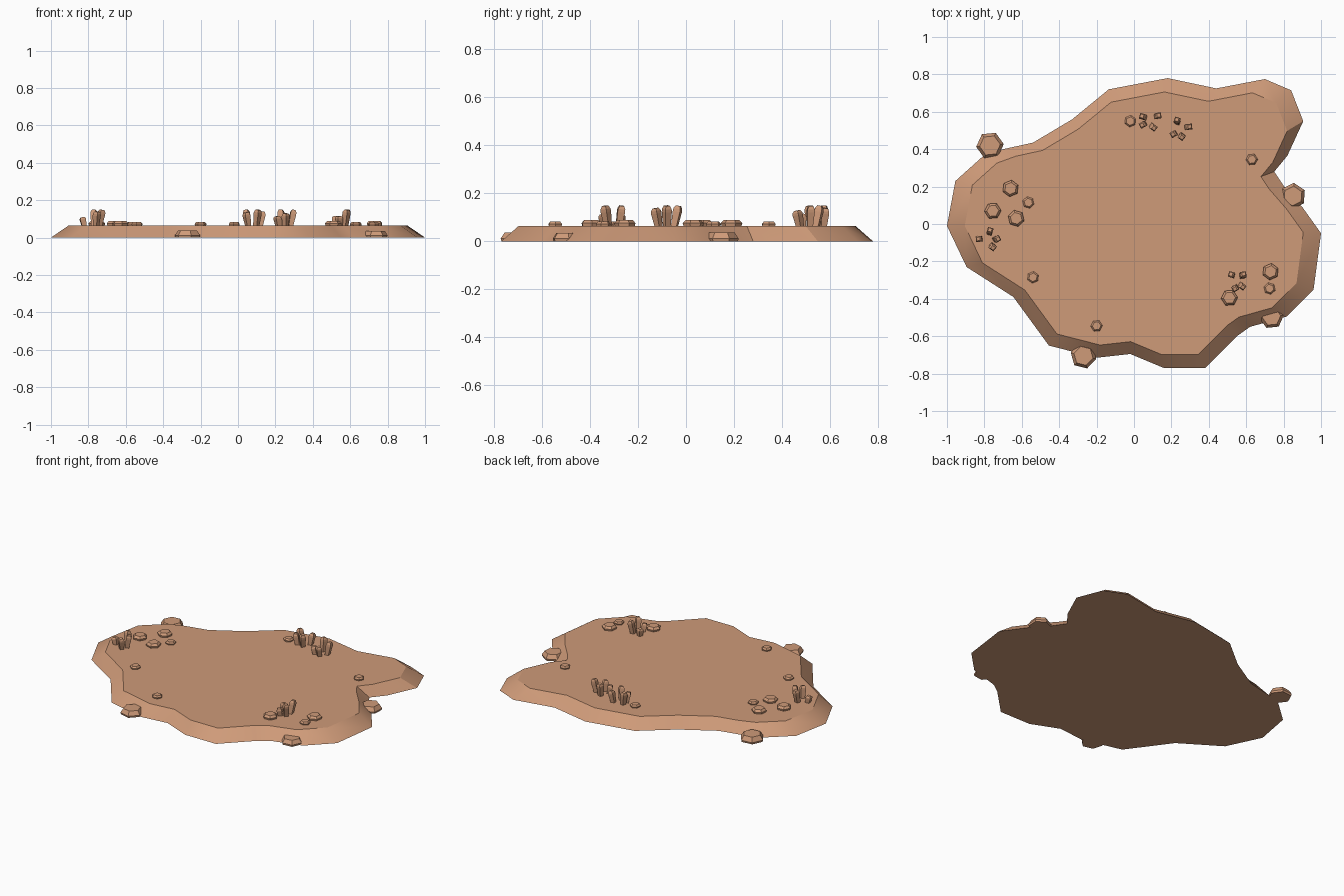
import bpy, bmesh, math
from mathutils import Vector, Matrix

cube = bpy.data.objects.get("Cube")
if cube:
    bpy.data.objects.remove(cube, do_unlink=True)

TOP = 0.065  # height of the flat ground

sandstone = bpy.data.materials.new("sandstone")
sandstone.use_nodes = True
colour = (0.62, 0.325, 0.19, 1)
sandstone.diffuse_color = colour
sandstone.node_tree.nodes["Principled BSDF"].inputs["Base Color"].default_value = colour
sandstone.node_tree.nodes["Principled BSDF"].inputs["Roughness"].default_value = 0.9


def loft(name, rings):
    """Make a closed solid from rings of points, bottom ring first."""
    bm = bmesh.new()
    loops = [[bm.verts.new(p) for p in ring] for ring in rings]
    for low, high in zip(loops, loops[1:]):
        count = len(low)
        for i in range(count):
            j = (i + 1) % count
            bm.faces.new((low[i], low[j], high[j], high[i]))
    bm.faces.new(loops[0])
    bm.faces.new(loops[-1])
    bmesh.ops.recalc_face_normals(bm, faces=bm.faces)
    mesh = bpy.data.meshes.new(name)
    bm.to_mesh(mesh)
    bm.free()
    mesh.materials.append(sandstone)
    obj = bpy.data.objects.new(name, mesh)
    bpy.context.collection.objects.link(obj)
    return obj


def polygon(sides, radius, z, turn=0.0):
    angles = [turn + math.tau * i / sides for i in range(sides)]
    return [Vector((radius * math.cos(a), radius * math.sin(a), z)) for a in angles]


def stone(name, x, y, base, sides, profile, turn):
    """Low faceted stone from (radius, height) pairs."""
    obj = loft(name, [polygon(sides, r, z, turn) for r, z in profile])
    obj.location = (x, y, base)


def finger(name, x, y, height, centre, turn):
    """Slim upright shard that leans away from the middle of its cluster."""
    profile = [(0.016, -0.01), (0.022, height * 0.7), (0.021, height * 0.85), (0.013, height)]
    obj = loft(name, [polygon(4, r, z, turn) for r, z in profile])
    outward = Vector((x, y, 0)) - centre
    axis = Vector((0, 0, 1)).cross(outward.normalized())
    lean = Matrix.Rotation(math.radians(11), 4, axis)
    foot = Vector((x, y, TOP)) - outward.normalized() * height * 0.15
    obj.matrix_world = Matrix.Translation(foot) @ lean


# Ground slab: irregular outline with a sloping rim
outline = [(-1, -.01), (-.955, .23), (-.81, .36), (-.7, .4), (-.54, .435), (-.33, .56),
           (-.135, .72), (.18, .78), (.44, .725), (.7, .775), (.84, .715), (.905, .55),
           (.82, .365), (.75, .28), (.8, .205), (.9, .09), (1, -.05), (.96, -.35),
           (.815, -.495), (.62, -.55), (.55, -.6), (.38, -.77), (.16, -.77), (-.02, -.695),
           (-.2, -.715), (-.455, -.65), (-.645, -.39), (-.895, -.23)]
slab = loft("ground_slab", [[(x * s, y * s, z) for x, y in outline]
                            for s, z in ((1, 0), (0.905, TOP))])
bpy.context.view_layer.objects.active = slab
slab.select_set(True)
bpy.ops.object.shade_smooth_by_angle(angle=math.radians(30))
slab.select_set(False)

# Pebbles lying on the ground
large = [(-.66, .19), (-.755, .07), (-.63, .03), (.73, -.255), (.51, -.395)]
small = [(-.02, .55), (.63, .345), (-.565, .115), (-.54, -.285), (-.2, -.545), (.725, -.345)]
for label, spots, size in (("large", large, 0.045), ("small", small, 0.032)):
    profile = [(size * 0.9, -0.005), (size, size * 0.25), (size * 0.72, size * 0.55)]
    for i, (x, y) in enumerate(spots):
        stone(f"{label}_pebble_{i + 1}", x, y, TOP, 6, profile, i * 0.7 + 0.4)

# Boulders set into the sloping rim
boulders = [(-.77, .42, .074), (.85, .15, .07), (-.27, -.705, .07), (.735, -.495, .066)]
for i, (x, y, size) in enumerate(boulders):
    profile = [(size * 0.95, 0), (size, 0.012), (size * 0.75, size * 0.54)]
    stone(f"rim_boulder_{i + 1}", x, y, 0, 6, profile, i * 0.35 + 0.1)

# Clusters of upright stone fingers: x, y, height
clusters = {
    "back": [(.045, .575, .085), (.13, .58, .075), (.045, .53, .07), (.105, .515, .085)],
    "back_left": [(.23, .555, .085), (.295, .52, .085), (.21, .48, .05), (.255, .465, .065)],
    "right": [(-.77, -.035, .085), (-.83, -.08, .045), (-.73, -.08, .085), (-.755, -.125, .075)],
    "front_left": [(.52, -.27, .05), (.585, -.27, .085), (.54, -.345, .05), (.58, -.335, .085)],
}
for place, shards in clusters.items():
    centre = sum((Vector((x, y, 0)) for x, y, h in shards), Vector()) / len(shards)
    for i, (x, y, height) in enumerate(shards):
        finger(f"{place}_stone_finger_{i + 1}", x, y, height, centre, 0.5 + i * 0.4)
